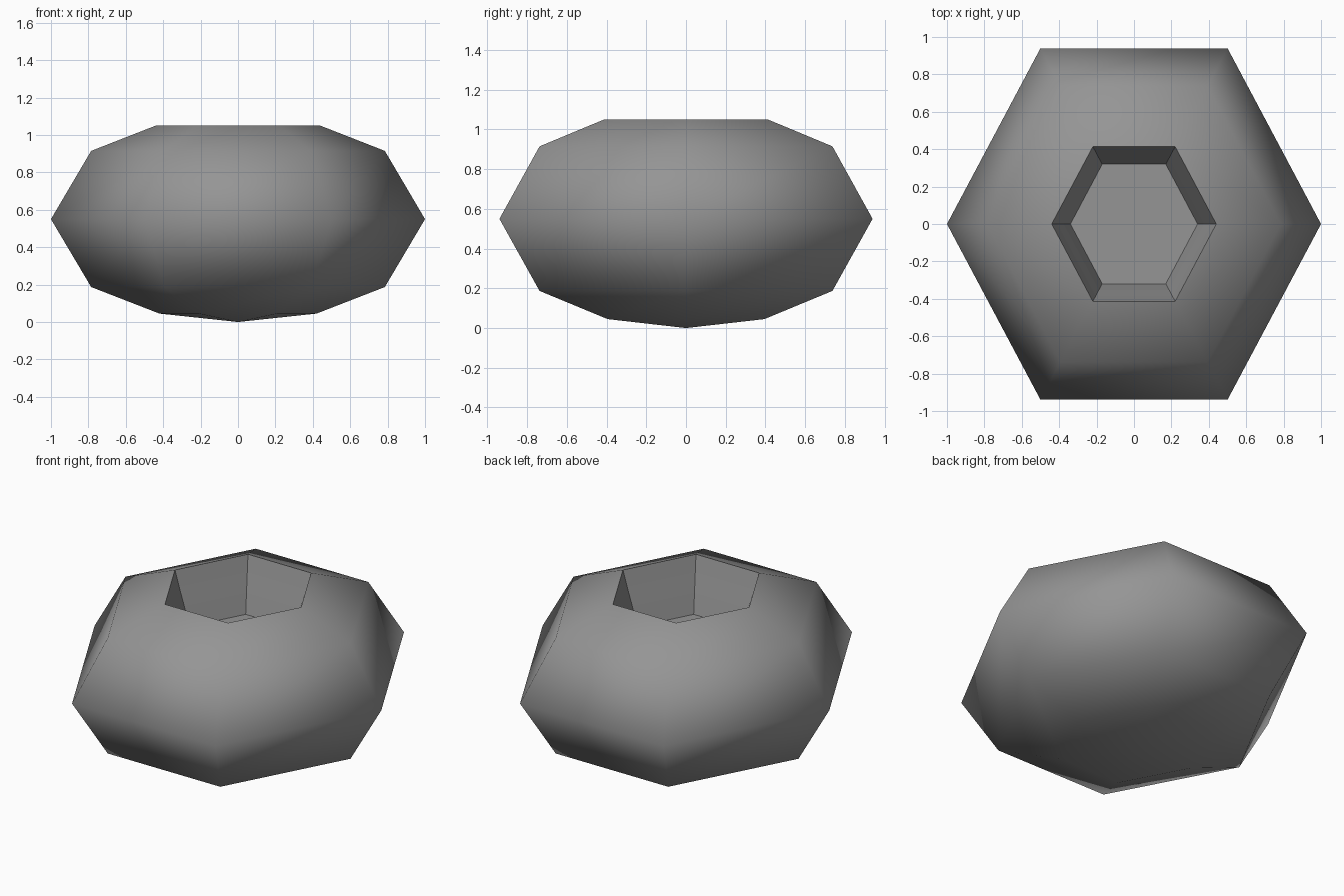
import bpy
import bmesh
from math import cos, sin, pi

cube = bpy.data.objects.get("Cube")
if cube:
    bpy.data.objects.remove(cube)

SIDES = 6
DEPTH = 1.085  # the hexagon is a little stretched front to back

grey = bpy.data.materials.new("stone grey")
grey.use_nodes = True
colour = (0.3, 0.3, 0.3, 1)
grey.diffuse_color = colour
grey.node_tree.nodes["Principled BSDF"].inputs["Base Color"].default_value = colour


def ring(bm, radius, z):
    angles = [2 * pi * i / SIDES for i in range(SIDES)]
    return [bm.verts.new((radius * cos(a), radius * DEPTH * sin(a), z)) for a in angles]


def bridge(bm, lower, upper, smooth):
    for i in range(SIDES):
        j = (i + 1) % SIDES
        face = bm.faces.new((lower[i], lower[j], upper[j], upper[i]))
        face.smooth = smooth


# Profiles as (radius, height): rounded outside, then the well down to its floor
outside = [(0.42, 0.045), (0.785, 0.187), (1.0, 0.55), (0.785, 0.915), (0.44, 1.05)]
well = [(0.41, 0.95), (0.375, 0.84), (0.34, 0.72)]

bm = bmesh.new()
outer_rings = [ring(bm, r, z) for r, z in outside]
well_rings = [outer_rings[-1]] + [ring(bm, r, z) for r, z in well]

# Outer shell with a pointed base
tip = bm.verts.new((0, 0, 0))
for i in range(SIDES):
    face = bm.faces.new((tip, outer_rings[0][(i + 1) % SIDES], outer_rings[0][i]))
    face.smooth = True
for lower, upper in zip(outer_rings, outer_rings[1:]):
    bridge(bm, lower, upper, True)

# Faceted well and flat floor
for upper, lower in zip(well_rings, well_rings[1:]):
    bridge(bm, upper, lower, False)
bm.faces.new(well_rings[-1])

# Crisp rim
rim = outer_rings[-1]
for i in range(SIDES):
    bm.edges.get((rim[i], rim[(i + 1) % SIDES])).smooth = False

mesh = bpy.data.meshes.new("hexagonal_pot")
bm.to_mesh(mesh)
bm.free()
mesh.materials.append(grey)
pot = bpy.data.objects.new("hexagonal_pot", mesh)
bpy.context.collection.objects.link(pot)
